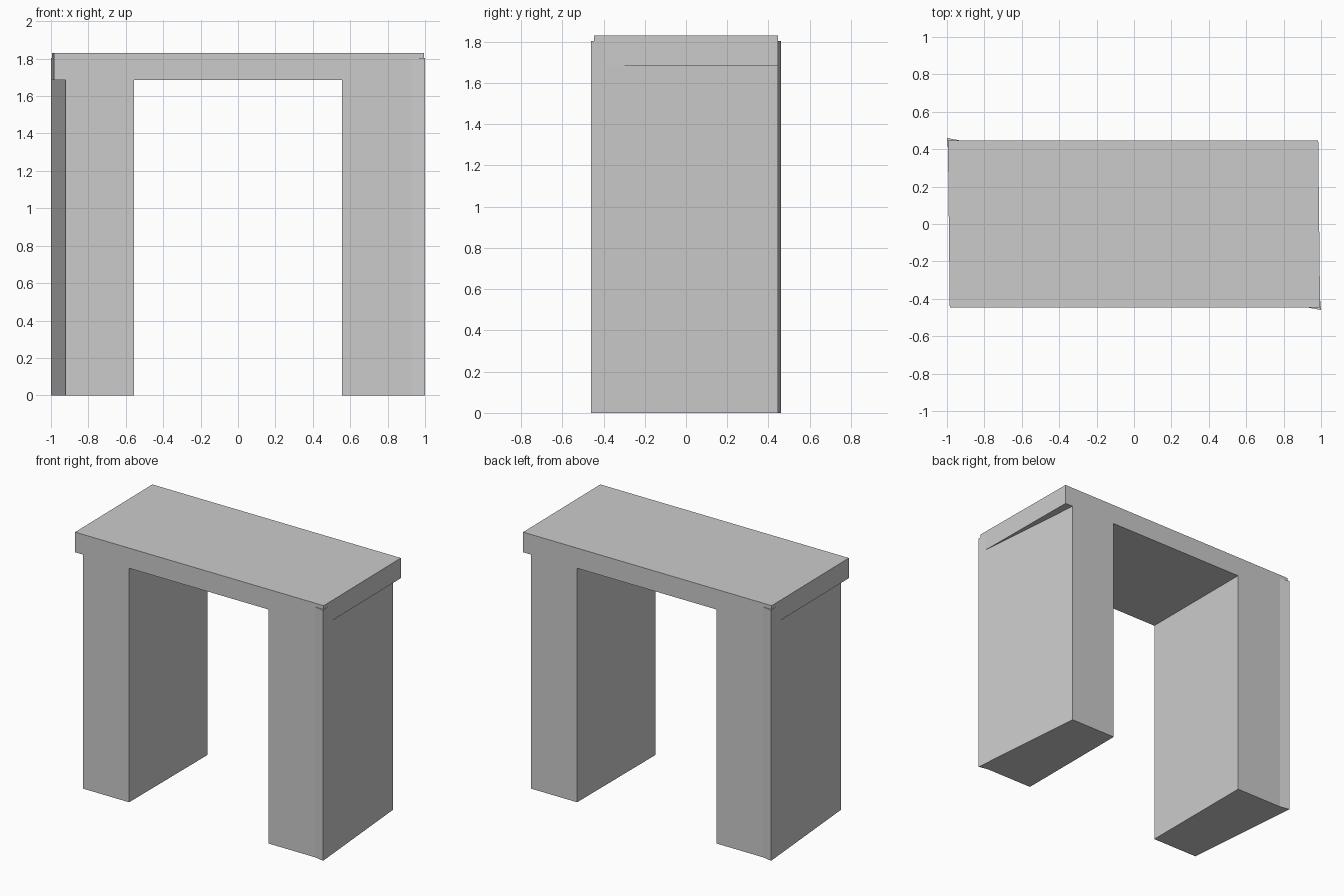
import bpy
import bmesh

if "Cube" in bpy.data.objects:
    bpy.data.objects.remove(bpy.data.objects["Cube"])


def prism(name, outline, z0, z1):
    """Extrude a flat outline (counter-clockwise, seen from above) upwards."""
    bm = bmesh.new()
    base = bm.faces.new([bm.verts.new((x, y, z0)) for x, y in outline])
    top = bmesh.ops.extrude_face_region(bm, geom=[base], use_keep_orig=True)
    verts = [v for v in top["geom"] if isinstance(v, bmesh.types.BMVert)]
    bmesh.ops.translate(bm, verts=verts, vec=(0, 0, z1 - z0))
    bmesh.ops.recalc_face_normals(bm, faces=bm.faces[:])
    mesh = bpy.data.meshes.new(name)
    bm.to_mesh(mesh)
    bm.free()
    obj = bpy.data.objects.new(name, mesh)
    bpy.context.collection.objects.link(obj)
    return obj


def half_turn(points):
    return [(-x, -y) for x, y in points]


DEPTH = 0.446

# Slightly skewed top slab, the second half is the first turned by 180 degrees
slab_end = [(0.995, -DEPTH), (0.985, DEPTH)]
prism("top_slab", slab_end + half_turn(slab_end), 1.685, 1.83)

# Legs with a flared outer corner and slanted outer side
leg = [(0.555, -DEPTH), (0.927, -DEPTH), (1.0, -0.46),
       (0.922, DEPTH), (0.555, DEPTH)]
prism("right_leg", leg, 0.0, 1.803)
prism("left_leg", half_turn(leg), 0.0, 1.803)
